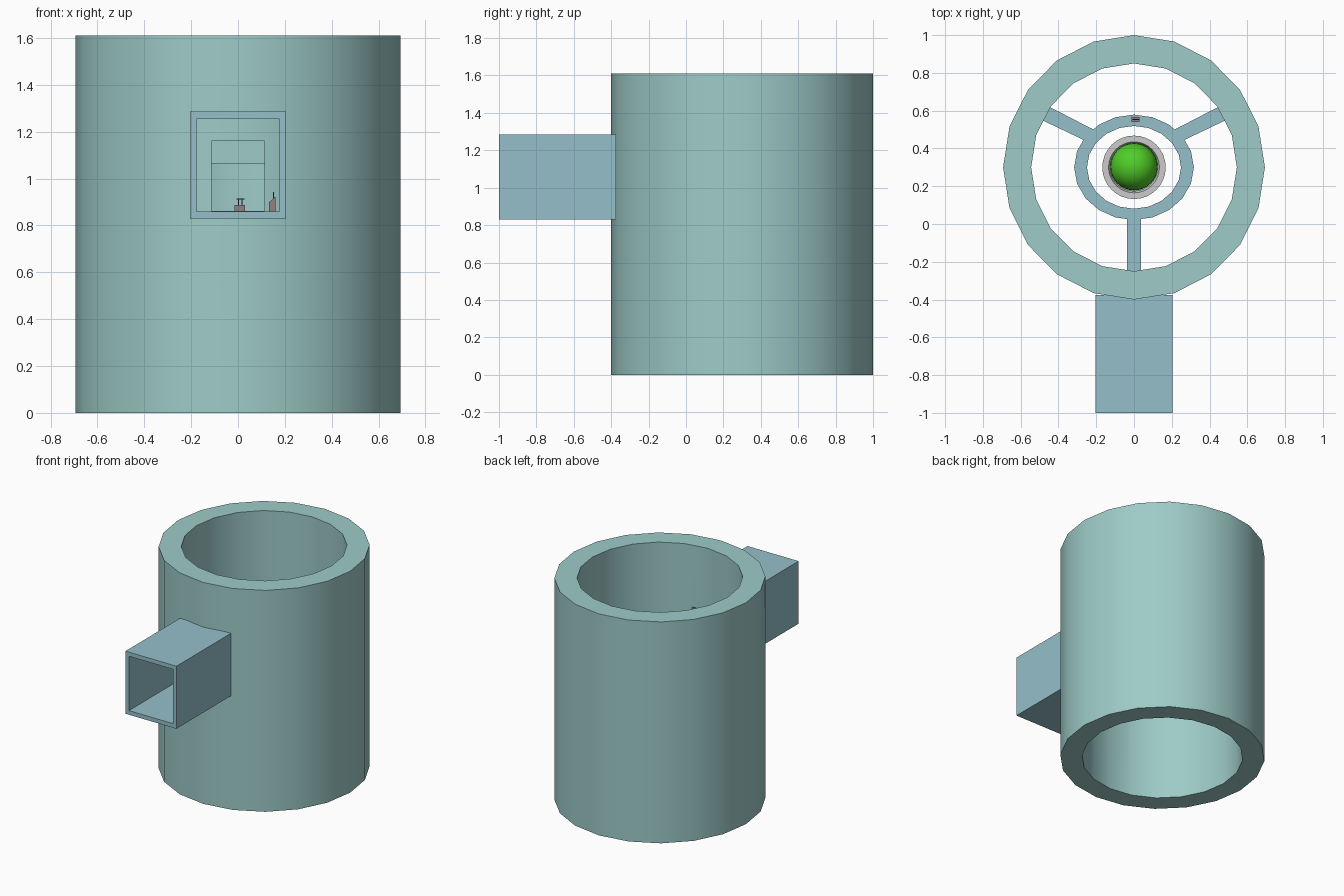
import bpy, bmesh, math
from mathutils import Matrix, Vector

if "Cube" in bpy.data.objects:
    bpy.data.objects.remove(bpy.data.objects["Cube"])

CY = 0.30                       # tower axis in y
FLOOR = 0.86                    # walkway level


def material(name, rgb):
    m = bpy.data.materials.new(name)
    m.diffuse_color = (*rgb, 1)
    m.use_nodes = True
    m.node_tree.nodes["Principled BSDF"].inputs["Base Color"].default_value = m.diffuse_color
    return m


TEAL = material("teal", (0.34, 0.60, 0.58))
BLUE = material("blue", (0.30, 0.53, 0.59))
GREEN = material("green", (0.08, 0.61, 0.02))
BROWN = material("grey_brown", (0.28, 0.22, 0.22))
DARK = material("dark", (0.06, 0.05, 0.05))


def finish(name, bm, mat=None, smooth=False):
    bmesh.ops.recalc_face_normals(bm, faces=bm.faces)
    me = bpy.data.meshes.new(name)
    bm.to_mesh(me)
    bm.free()
    ob = bpy.data.objects.new(name, me)
    bpy.context.collection.objects.link(ob)
    if mat:
        me.materials.append(mat)
    if smooth:
        smooth_by_angle(ob)
    return ob


def smooth_by_angle(ob):
    bpy.ops.object.select_all(action='DESELECT')
    ob.select_set(True)
    bpy.context.view_layer.objects.active = ob
    bpy.ops.object.shade_smooth_by_angle(angle=math.radians(30))


def box(name, x, y, z, mat=None, matrix=None):
    bm = bmesh.new()
    bmesh.ops.create_cube(bm, size=1)
    for v in bm.verts:
        v.co = Vector([(a + b) / 2 + c * (b - a) for (a, b), c in zip((x, y, z), v.co)])
    if matrix:
        bm.transform(matrix)
    return finish(name, bm, mat)


def lathe(name, profile, sides, mat=None, sx=1, sy=1, closed=True):
    """Turn an (r, z) profile around the tower axis."""
    bm = bmesh.new()
    rings = []
    for i in range(sides):
        a = math.tau * i / sides + math.pi / 2
        rings.append([bm.verts.new((r * sx * math.cos(a), CY + r * sy * math.sin(a), z))
                      for r, z in profile])
    n = len(profile)
    for i in range(sides):
        p, q = rings[i], rings[(i + 1) % sides]
        for j in range(n if closed else n - 1):
            k = (j + 1) % n
            bm.faces.new((p[j], p[k], q[k], q[j]))
    bmesh.ops.remove_doubles(bm, verts=bm.verts, dist=1e-5)
    return finish(name, bm, mat, smooth=True)


def prism(name, outline, lo, hi, axis, mat):
    """Extrude a 2D outline along y or z."""
    bm = bmesh.new()
    put = (lambda p, t: (p[0], t, p[1])) if axis == 'y' else (lambda p, t: (p[0], p[1], t))
    face = bm.faces.new([bm.verts.new(put(p, lo)) for p in outline])
    ext = bmesh.ops.extrude_face_region(bm, geom=[face])
    verts = [g for g in ext['geom'] if isinstance(g, bmesh.types.BMVert)]
    bmesh.ops.translate(bm, verts=verts, vec=Vector(put((0, 0), hi - lo)))
    return finish(name, bm, mat)


def cut(target, cutter):
    mod = target.modifiers.new("opening", 'BOOLEAN')
    mod.operation, mod.solver, mod.object = 'DIFFERENCE', 'EXACT', cutter
    bpy.context.view_layer.objects.active = target
    bpy.ops.object.modifier_apply(modifier=mod.name)
    bpy.data.objects.remove(cutter)


# Tower wall with its doorway
wall = lathe("tower_wall", [(0.70, 0), (0.70, 1.61), (0.55, 1.61), (0.55, 0)], 20, TEAL, sx=0.99)
cut(wall, box("door_cutter", (-0.113, 0.113), (-0.6, 0.0), (FLOOR, 1.16)))
smooth_by_angle(wall)

# Half-raised door slab in the doorway
box("raised_door", (-0.113, 0.113), (-0.34, -0.31), (1.065, 1.16), TEAL)

# Entrance corridor, an open square tube
corridor = box("corridor", (-0.205, 0.205), (-1.0, -0.375), (0.83, 1.285), BLUE)
cut(corridor, box("corridor_cutter", (-0.177, 0.177), (-1.2, 0), (FLOOR, 1.255)))

# Doorway floor, level with the corridor
box("doorway_floor", (-0.113, 0.113), (-0.39, -0.245), (FLOOR - 0.03, FLOOR + 0.001), BLUE)

# Oval walkway ring and its three bridges
lathe("walkway_ring", [(0.317, 0.83), (0.317, FLOOR), (0.249, FLOOR), (0.249, 0.83)],
      20, BLUE, sy=0.88)
box("front_bridge", (-0.036, 0.036), (-0.255, 0.045), (0.83, FLOOR), BLUE)
for s, side in ((1, "right"), (-1, "left")):
    prism(side + "_bridge",
          [(s * 0.235, 0.43), (s * 0.487, 0.55), (s * 0.447, 0.62), (s * 0.19, 0.487)],
          0.83, FLOOR, 'z', BLUE)

# Core: grey cup holding a green ball
lathe("core_cup", [(0, 0.46), (0.168, 0.46), (0.168, 0.66), (0.135, 0.66), (0.125, 0.64),
                   (0.125, 0.50), (0, 0.50)], 32, closed=False)
bm = bmesh.new()
bmesh.ops.create_uvsphere(bm, u_segments=32, v_segments=16, radius=0.125,
                          matrix=Matrix.Translation((0, CY + 0.003, 0.66)))
finish("core_ball", bm, GREEN, smooth=True)

# Small control box with a handle at the back of the walkway
box("control_box", (-0.014, 0.03), (0.54, 0.566), (FLOOR, 0.887), BROWN)
for x in (0.002, 0.017):
    box("handle_post", (x - 0.002, x + 0.002), (0.551, 0.555), (0.885, 0.912), DARK)
box("handle_bar", (-0.007, 0.027), (0.55, 0.556), (0.91, 0.915), DARK)

# Door control with a lever beside the corridor wall
prism("lever_console", [(0.132, FLOOR), (0.16, FLOOR), (0.16, 0.923), (0.132, 0.898)],
      -0.50, -0.45, 'y', BROWN)
box("lever", (0.149, 0.154), (-0.478, -0.472), (0.91, 0.943), DARK)
